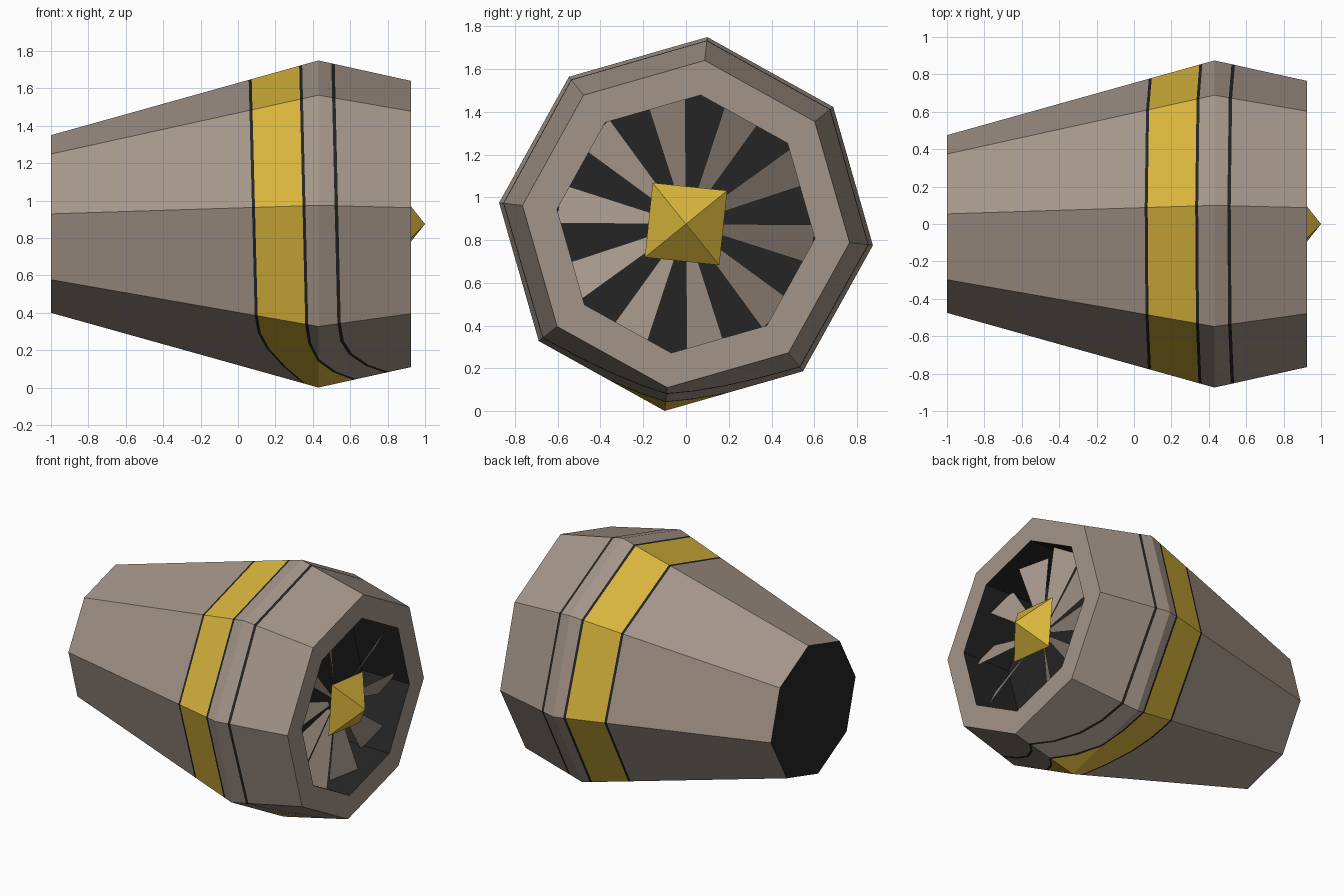
import bpy, bmesh, math
from mathutils import Vector

if "Cube" in bpy.data.objects:
    bpy.data.objects.remove(bpy.data.objects["Cube"])

CZ = 0.875                                   # height of the long axis
OFF = math.radians(-6.5)                     # twist of the octagon
X0, X1, X2 = -1.0, 0.43, 0.925               # tail, widest ring, front rim
R0, R1, R2, RIN, XBACK = 0.478, 0.88, 0.77, 0.607, 0.55


def mat(name, col):
    m = bpy.data.materials.new(name)
    m.diffuse_color = (*col, 1)
    m.use_nodes = True
    m.node_tree.nodes["Principled BSDF"].inputs["Base Color"].default_value = m.diffuse_color
    return m


BODY = mat("warm_grey", (0.37, 0.30, 0.25))
GOLD = mat("gold", (0.69, 0.46, 0.045))
BLACK = mat("black", (0.018, 0.018, 0.018))


def finish(bm, name, mats, outward=False):
    if outward:
        bmesh.ops.recalc_face_normals(bm, faces=bm.faces)
    me = bpy.data.meshes.new(name)
    bm.to_mesh(me)
    bm.free()
    for m in mats:
        me.materials.append(m)
    ob = bpy.data.objects.new(name, me)
    bpy.context.collection.objects.link(ob)
    return ob


def radius(x):
    if x < X1:
        return R0 + (R1 - R0) * (x - X0) / (X1 - X0)
    return R1 + (R2 - R1) * (x - X1) / (X2 - X1)


def edge_dir(k):
    """Point on the unit octagon; k counts corners, fractions lie on the flats."""
    i = math.floor(k)
    a, b = (OFF + (i + j) * math.pi / 4 for j in (0, 1))
    va, vb = Vector((0, math.cos(a), math.sin(a))), Vector((0, math.cos(b), math.sin(b)))
    return va.lerp(vb, k - i)


def pt(k, x, r):
    p = edge_dir(k) * r
    return Vector((x, p.y, p.z + CZ))


def shift(k):
    """Painted lines drift slightly, with a kink at the lowest corner (k = 6)."""
    s = 0.02 * (1 - edge_dir(k).normalized().z)
    return s + 0.25 * max(0, 1 - abs(k - 6)) ** 2.5


# Body shell: each flat is cut along the painted lines, then coloured by strip
LINES = [0.057, 0.073, 0.327, 0.343, 0.499, 0.517]
STRIP = [0, 2, 1, 2, 0, 2, 0]
cols = [0, 1, 2, 3, 4, 5, 5.3, 5.55, 5.8, 6, 6.2, 6.45, 6.7, 7, 8]
bm = bmesh.new()
for ka, kb in zip(cols, cols[1:]):
    rows = [[bm.verts.new(pt(k, x, r)) for k in (ka, kb)]
            for x, r in ((X0, R0), (X1, R1), (X2, R2))]
    faces = [bm.faces.new((u[0], u[1], v[1], v[0])) for u, v in zip(rows, rows[1:])]
    planes = []
    mid = edge_dir((ka + kb) / 2)
    for x in LINES:
        xa, xb = x + shift(ka), x + shift(kb)
        pa, pb = pt(ka, xa, radius(xa)), pt(kb, xb, radius(xb))
        n = (pb - pa).cross(mid).normalized()
        planes.append((pa, n if n.x > 0 else -n))
    for co, no in planes:
        geom = set(faces)
        for f in faces:
            geom.update(f.edges)
            geom.update(f.verts)
        res = bmesh.ops.bisect_plane(bm, geom=list(geom), plane_co=co, plane_no=no, dist=1e-6)
        faces = list({g for g in res["geom"] if isinstance(g, bmesh.types.BMFace)})
    for f in faces:
        c = f.calc_center_median()
        f.material_index = STRIP[sum((c - co).dot(no) > 0 for co, no in planes)]

# Front rim, dark intake wall, intake floor and tail cap
for i in range(8):
    for (xa, ra), (xb, rb), m in (((X2, R2), (X2, RIN), 0), ((X2, RIN), (XBACK, RIN), 2)):
        f = bm.faces.new([bm.verts.new(p) for p in (
            pt(i, xa, ra), pt(i + 1, xa, ra), pt(i + 1, xb, rb), pt(i, xb, rb))])
        f.material_index = m
for x, r in ((XBACK, RIN), (X0, R0)):
    f = bm.faces.new([bm.verts.new(pt(i, x, r)) for i in range(8)])
    f.material_index = 2
bmesh.ops.remove_doubles(bm, verts=bm.verts, dist=1e-5)
finish(bm, "engine_shell", [BODY, GOLD, BLACK], True)

# Fan: ten pitched wedge blades
bm = bmesh.new()
HALF, PITCH, XF = math.radians(8.8), 0.62, 0.77
for i in range(10):
    a = math.radians(99 + 36 * i)
    rad = Vector((0, math.cos(a), math.sin(a)))
    tan = Vector((PITCH, -math.sin(a), math.cos(a)))
    vs = []
    for r, s in ((0.08, -1), (0.6, -1), (0.6, 1), (0.08, 1)):
        vs.append(bm.verts.new(Vector((XF, 0, CZ)) + rad * r + tan * (s * r * math.tan(HALF))))
    bm.faces.new(vs)
finish(bm, "fan_blades", [BODY])

# Hub: four-sided pointed cone
bm = bmesh.new()
base = [bm.verts.new((0.846, 0.248 * math.cos(a), CZ + 0.248 * math.sin(a)))
        for a in (math.radians(39 + 90 * i) for i in range(4))]
tip = bm.verts.new((1.0, 0, CZ))
for i in range(4):
    bm.faces.new((base[i], base[(i + 1) % 4], tip))
bm.faces.new(base[::-1])
finish(bm, "fan_hub", [GOLD], True)
